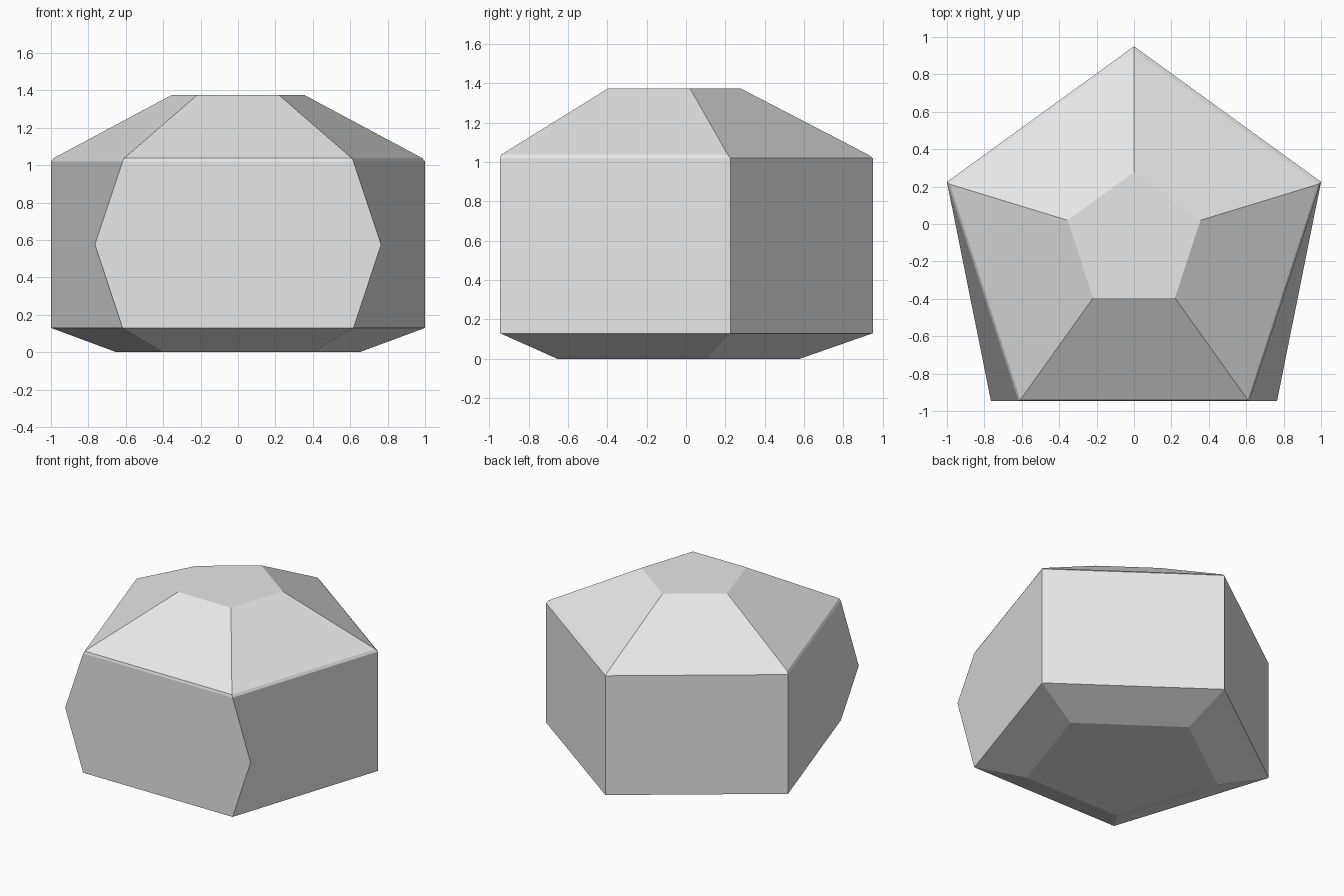
import bpy
import bmesh

# Remove the default object
cube = bpy.data.objects.get("Cube")
if cube:
    bpy.data.objects.remove(cube, do_unlink=True)

# Plain grey material
GREY = (0.8, 0.8, 0.8, 1.0)
mat = bpy.data.materials.new("plain grey")
mat.use_nodes = True
mat.diffuse_color = GREY
mat.node_tree.nodes["Principled BSDF"].inputs["Base Color"].default_value = GREY


def pentagon(front_half=0.617):
    """Pentagon pointing to the back, with a flat front edge."""
    return [(0, 0.95), (-1, 0.225), (-front_half, -0.945),
            (front_half, -0.945), (1, 0.225)]


def ring(bm, z, scale=1.0, shift=0.0, front_half=0.617):
    return [bm.verts.new((x * scale, y * scale + shift, z))
            for x, y in pentagon(front_half)]


# Faceted stone: stacked pentagon rings, widest front corners at mid height
bm = bmesh.new()
rings = [
    ring(bm, 0.0, 0.65, -0.04),
    ring(bm, 0.13),
    ring(bm, 0.575, front_half=0.765),
    ring(bm, 1.02),
    ring(bm, 1.038, 0.985, -0.009),
    ring(bm, 1.375, 0.355, -0.06),
]
for low, high in zip(rings, rings[1:]):
    for i in range(5):
        j = (i + 1) % 5
        bm.faces.new((low[i], low[j], high[j], high[i]))
bm.faces.new(rings[0])
bm.faces.new(rings[-1])

# Merge the two coplanar halves of each upright panel
bm.edges.ensure_lookup_table()
mid = set(rings[2])
flat = [e for e in bm.edges
        if set(e.verts) <= mid and e.calc_face_angle(0) < 0.01]
bmesh.ops.dissolve_edges(bm, edges=flat, use_verts=False)
bmesh.ops.recalc_face_normals(bm, faces=bm.faces)

mesh = bpy.data.meshes.new("faceted_stone")
bm.to_mesh(mesh)
bm.free()
mesh.materials.append(mat)
stone = bpy.data.objects.new("faceted_stone", mesh)
bpy.context.collection.objects.link(stone)
